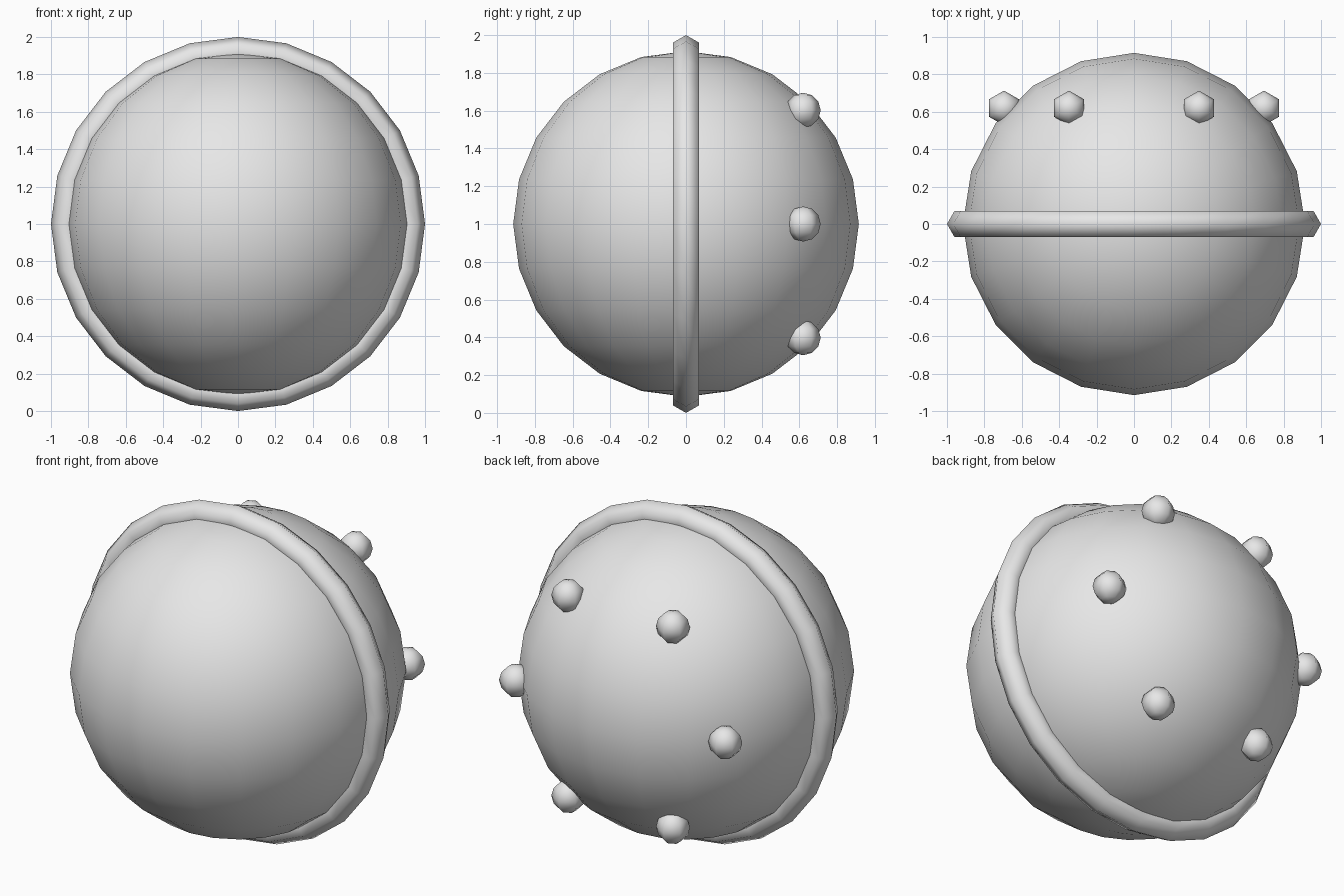
import bpy
import math

cube = bpy.data.objects.get("Cube")
if cube:
    bpy.data.objects.remove(cube, do_unlink=True)

# Single plain grey for every part
grey = bpy.data.materials.new("light grey")
grey.use_nodes = True
colour = (0.8, 0.8, 0.8, 1.0)
grey.diffuse_color = colour
grey.node_tree.nodes["Principled BSDF"].inputs["Base Color"].default_value = colour


def finish(name):
    """Name, smooth and colour the primitive just added."""
    part = bpy.context.object
    part.name = name
    part.data.materials.append(grey)
    for face in part.data.polygons:
        face.use_smooth = True
    return part


# Round body, poles up and down
bpy.ops.mesh.primitive_uv_sphere_add(segments=20, ring_count=12, radius=0.915,
                                     location=(0, 0, 1))
finish("round_body")

# Upright hoop around the middle, six-sided in section
bpy.ops.mesh.primitive_torus_add(major_segments=24, minor_segments=6,
                                 major_radius=0.92, minor_radius=0.08,
                                 location=(0, 0, 1),
                                 rotation=(math.pi / 2, 0, 0))
finish("middle_hoop")

# Six studs in a circle on the back half
STUDS = 6
CIRCLE = 0.695
for i in range(STUDS):
    angle = math.tau * i / STUDS
    bpy.ops.mesh.primitive_uv_sphere_add(
        segments=6, ring_count=6, radius=0.093,
        location=(CIRCLE * math.cos(angle), 0.62, 1 + CIRCLE * math.sin(angle)))
    finish(f"back_stud_{i + 1}")
